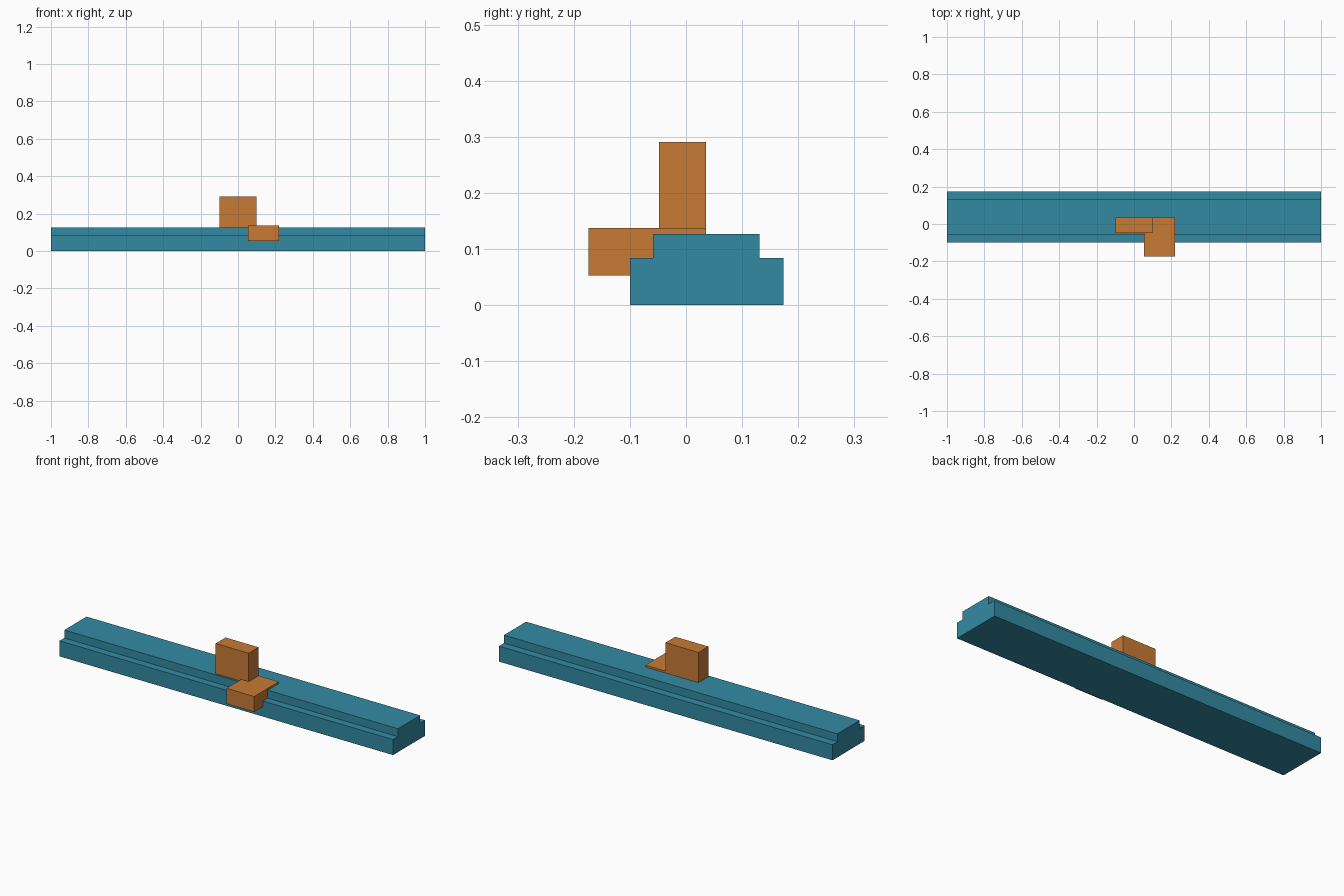
import bpy

if "Cube" in bpy.data.objects:
    bpy.data.objects.remove(bpy.data.objects["Cube"])


def material(name, rgb):
    m = bpy.data.materials.new(name)
    m.diffuse_color = (*rgb, 1)
    m.use_nodes = True
    m.node_tree.nodes["Principled BSDF"].inputs["Base Color"].default_value = m.diffuse_color
    return m


def extrude_x(name, profile, x0, x1, mat):
    """Solid made by sweeping a (y, z) profile, counter-clockwise seen from +x."""
    n = len(profile)
    verts = [(x, y, z) for x in (x0, x1) for y, z in profile]
    faces = [tuple(reversed(range(n))), tuple(range(n, 2 * n))]
    faces += [(i, (i + 1) % n, n + (i + 1) % n, n + i) for i in range(n)]
    mesh = bpy.data.meshes.new(name)
    mesh.from_pydata(verts, [], faces)
    mesh.materials.append(mat)
    obj = bpy.data.objects.new(name, mesh)
    bpy.context.collection.objects.link(obj)
    return obj


def box(name, x, y, z, mat):
    profile = [(y[0], z[0]), (y[1], z[0]), (y[1], z[1]), (y[0], z[1])]
    return extrude_x(name, profile, *x, mat)


teal = material("teal", (0.034, 0.254, 0.371))
orange = material("orange", (0.578, 0.198, 0.036))

# Long base rail with a ledge along each side
extrude_x("stepped_rail",
          [(-0.10, 0), (0.174, 0), (0.174, 0.084), (0.131, 0.084),
           (0.131, 0.127), (-0.059, 0.127), (-0.059, 0.084), (-0.10, 0.084)],
          -1, 1, teal)

# Upright block standing on the rail
box("upright_block", (-0.10, 0.098), (-0.048, 0.036), (0.127, 0.291), orange)

# Block lying across the front edge, sunk into the rail
box("cross_block", (0.053, 0.219), (-0.174, 0.036), (0.053, 0.137), orange)
